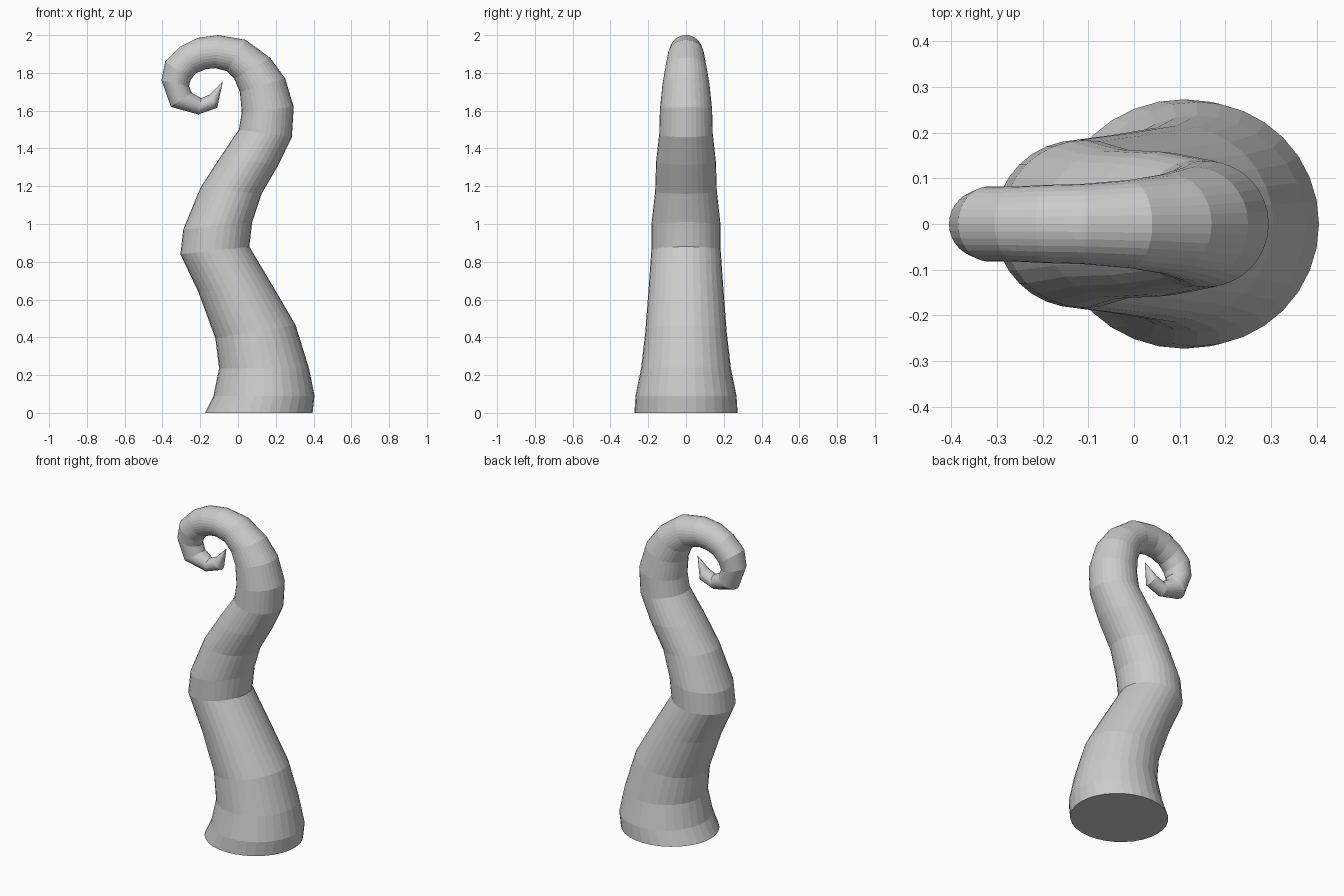
import bpy, bmesh, math
from mathutils import Vector

SIDES = 32
# Cross-sections in the front plane: inner/left x, z and outer/right x, z
RINGS = [
    (-0.175, 0.0, 0.395, 0.0), (-0.13, 0.09, 0.405, 0.09),
    (-0.10, 0.235, 0.375, 0.24), (-0.12, 0.395, 0.305, 0.465),
    (-0.21, 0.64, 0.185, 0.67), (-0.305, 0.84, 0.06, 0.88),
    (-0.29, 0.97, 0.075, 1.01), (-0.20, 1.19, 0.125, 1.16),
    (-0.10, 1.345, 0.215, 1.315), (0.005, 1.50, 0.285, 1.46),
    (0.02, 1.59, 0.295, 1.62), (0.01, 1.70, 0.25, 1.77),
    (-0.02, 1.77, 0.17, 1.88), (-0.06, 1.81, 0.04, 1.975),
    (-0.12, 1.825, -0.105, 2.0), (-0.17, 1.82, -0.215, 1.985),
    (-0.22, 1.80, -0.305, 1.94), (-0.25, 1.765, -0.385, 1.86),
    (-0.26, 1.73, -0.405, 1.76), (-0.245, 1.695, -0.355, 1.62),
    (-0.195, 1.665, -0.21, 1.58), (-0.15, 1.685, -0.11, 1.615),
]
TIP = (-0.08, 0, 1.755)


def add_ring(bm, x0, z0, x1, z1):
    a, b = Vector((x0, 0, z0)), Vector((x1, 0, z1))
    centre, half = (a + b) / 2, (b - a) / 2
    width = min(half.length, 0.273)
    return [bm.verts.new(centre + half * math.cos(t) + Vector((0, width * math.sin(t), 0)))
            for t in (2 * math.pi * i / SIDES for i in range(SIDES))]


# Tapering, curling tentacle lofted through the sections
bm = bmesh.new()
loops = [add_ring(bm, *r) for r in RINGS]
for low, high in zip(loops, loops[1:]):
    for i in range(SIDES):
        j = (i + 1) % SIDES
        bm.faces.new((low[i], low[j], high[j], high[i]))

# Flat base and pointed tip
bm.faces.new(loops[0][::-1])
tip = bm.verts.new(TIP)
for i in range(SIDES):
    bm.faces.new((loops[-1][i], loops[-1][(i + 1) % SIDES], tip))
bmesh.ops.recalc_face_normals(bm, faces=bm.faces)

mesh = bpy.data.meshes.new("tentacle")
bm.to_mesh(mesh)
bm.free()
bpy.context.collection.objects.link(bpy.data.objects.new("tentacle", mesh))
